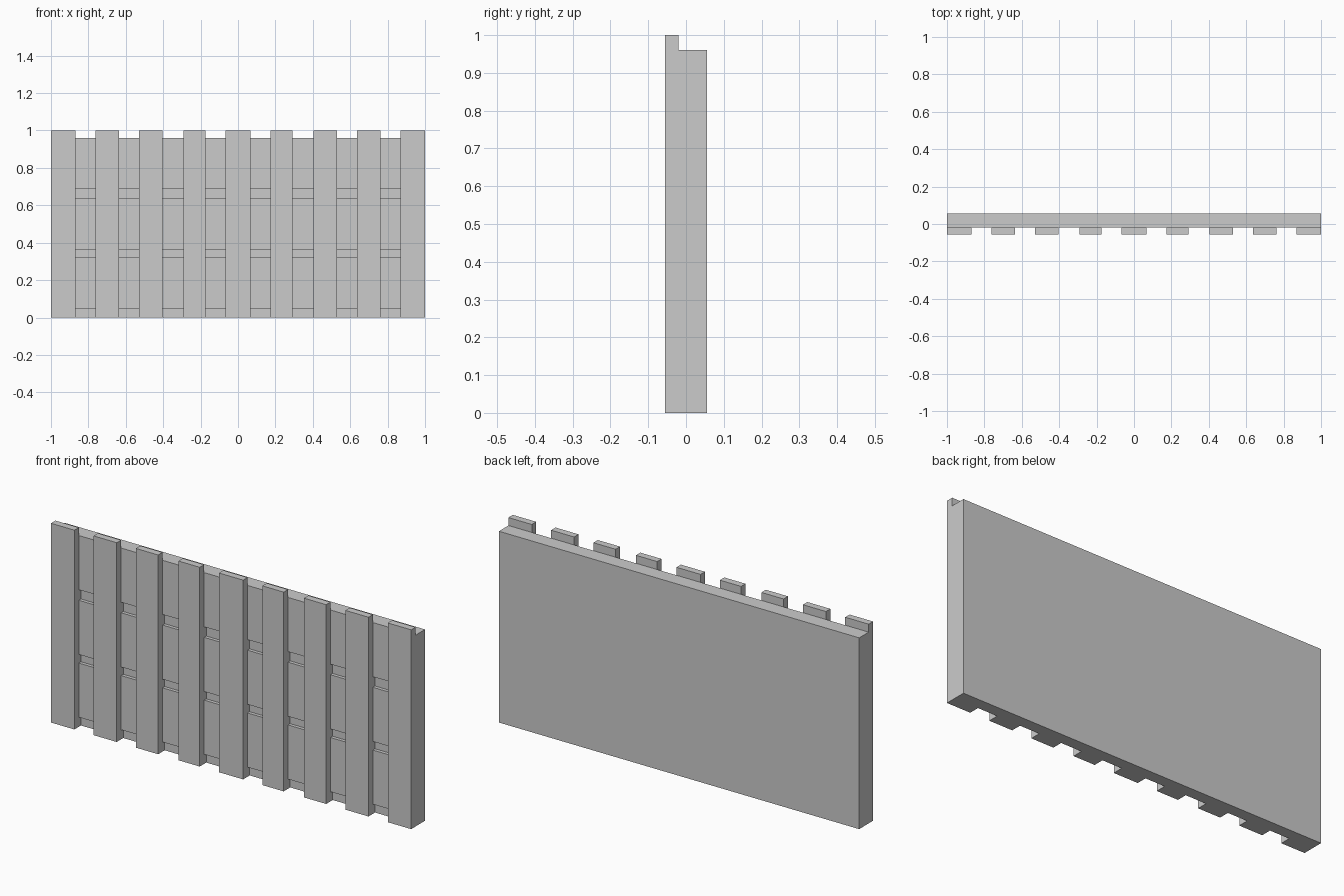
import bpy, bmesh, math

if "Cube" in bpy.data.objects:
    bpy.data.objects.remove(bpy.data.objects["Cube"])

# Depths (y) and heights (z) of the wall cross-section
RIB_FRONT, FACE, GROOVE, BACK = -0.055, -0.02, -0.003, 0.055
PANEL_TOP, RIB_TOP = 0.96, 1.0

# Slatted panel face, from top to bottom, stepping into three grooves
face_line = [(FACE, PANEL_TOP)]
for top, bottom in ((0.688, 0.635), (0.363, 0.32), (0.048, 0.0)):
    face_line += [(FACE, top), (GROOVE, top), (GROOVE, bottom)]
    if bottom > 0:
        face_line.append((FACE, bottom))

back_line = [(BACK, 0), (BACK, PANEL_TOP)]
rib_line = [(RIB_FRONT, 0), (RIB_FRONT, RIB_TOP), (FACE, RIB_TOP)]
rib_profile = rib_line + [(FACE, PANEL_TOP)] + back_line[::-1] + [(GROOVE, 0)]
gap_profile = face_line + back_line
rib_side = rib_line + face_line

# Rib edges, mirrored about x = 0
half = [0.067, 0.174, 0.292, 0.405, 0.528, 0.635, 0.763, 0.87, 1.0]
edges = [-x for x in reversed(half)] + half

bm = bmesh.new()


def add_face(points):
    bm.faces.new([bm.verts.new(p) for p in points])


def sweep(profile, x0, x1):
    for (ya, za), (yb, zb) in zip(profile, profile[1:] + profile[:1]):
        add_face([(x0, ya, za), (x1, ya, za), (x1, yb, zb), (x0, yb, zb)])


# Alternate upright ribs and recessed gaps along the wall
for i, (x0, x1) in enumerate(zip(edges, edges[1:])):
    if i % 2 == 0:
        # open where the rib meets the panel: no inner faces
        sweep(rib_profile, x0, x1)
    else:
        sweep(gap_profile, x0, x1)

# Rib side walls and the two wall ends
for x in edges[1:-1]:
    add_face([(x, y, z) for y, z in rib_side])
for x in (edges[0], edges[-1]):
    add_face([(x, y, z) for y, z in rib_profile])

bmesh.ops.remove_doubles(bm, verts=bm.verts[:], dist=1e-5)
bmesh.ops.recalc_face_normals(bm, faces=bm.faces[:])
bmesh.ops.dissolve_limit(bm, angle_limit=math.radians(1),
                         verts=bm.verts[:], edges=bm.edges[:])

mesh = bpy.data.meshes.new("ribbed_wall_panel")
bm.to_mesh(mesh)
bm.free()
wall = bpy.data.objects.new("ribbed_wall_panel", mesh)
bpy.context.collection.objects.link(wall)
